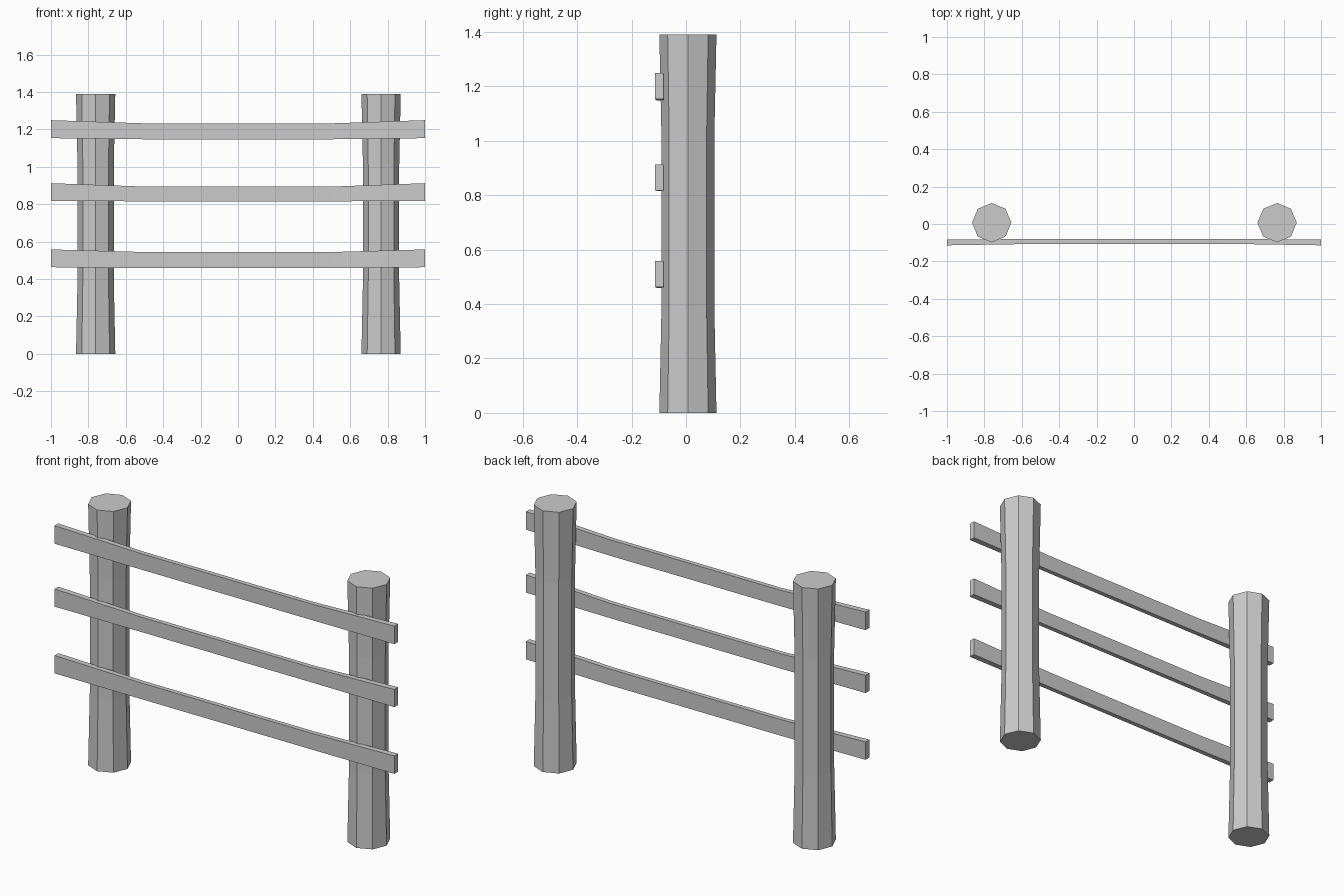
import bpy, bmesh
from math import cos, sin, pi

if "Cube" in bpy.data.objects:
    bpy.data.objects.remove(bpy.data.objects["Cube"])


def loft(name, rings):
    """Join a row of matching rings into a closed, flat-shaded solid."""
    bm = bmesh.new()
    loops = [[bm.verts.new(p) for p in ring] for ring in rings]
    for a, b in zip(loops, loops[1:]):
        for i in range(len(a)):
            j = (i + 1) % len(a)
            bm.faces.new((a[i], a[j], b[j], b[i]))
    bm.faces.new(loops[0])
    bm.faces.new(loops[-1])
    bmesh.ops.recalc_face_normals(bm, faces=bm.faces)
    mesh = bpy.data.meshes.new(name)
    bm.to_mesh(mesh)
    bm.free()
    obj = bpy.data.objects.new(name, mesh)
    bpy.context.collection.objects.link(obj)
    return obj


# Octagonal posts, slightly waisted
post_profile = [(0, 0.105), (0.39, 0.097), (1.01, 0.097), (1.39, 0.105)]
for side, x in (("left", -0.761), ("right", 0.765)):
    loft(f"{side}_post", [
        [(x + r * cos(k * pi / 4), 0.007 + r * sin(k * pi / 4), z) for k in range(8)]
        for z, r in post_profile])

# Sagging rails: thinner in the middle; z ranges at the ends and the middle
rails = {
    "lower_rail": ((0.463, 0.558), (0.458, 0.544)),
    "middle_rail": ((0.818, 0.912), (0.815, 0.894)),
    "upper_rail": ((1.153, 1.249), (1.147, 1.232)),
}
for name, (end, mid) in rails.items():
    rings = []
    for x, (lo, hi), y0, y1 in ((-1, end, -0.114, -0.082), (-0.5, mid, -0.106, -0.081),
                                (0.5, mid, -0.106, -0.081), (1, end, -0.114, -0.082)):
        rings.append([(x, y0, lo), (x, y1, lo), (x, y1, hi), (x, y0, hi)])
    loft(name, rings)
